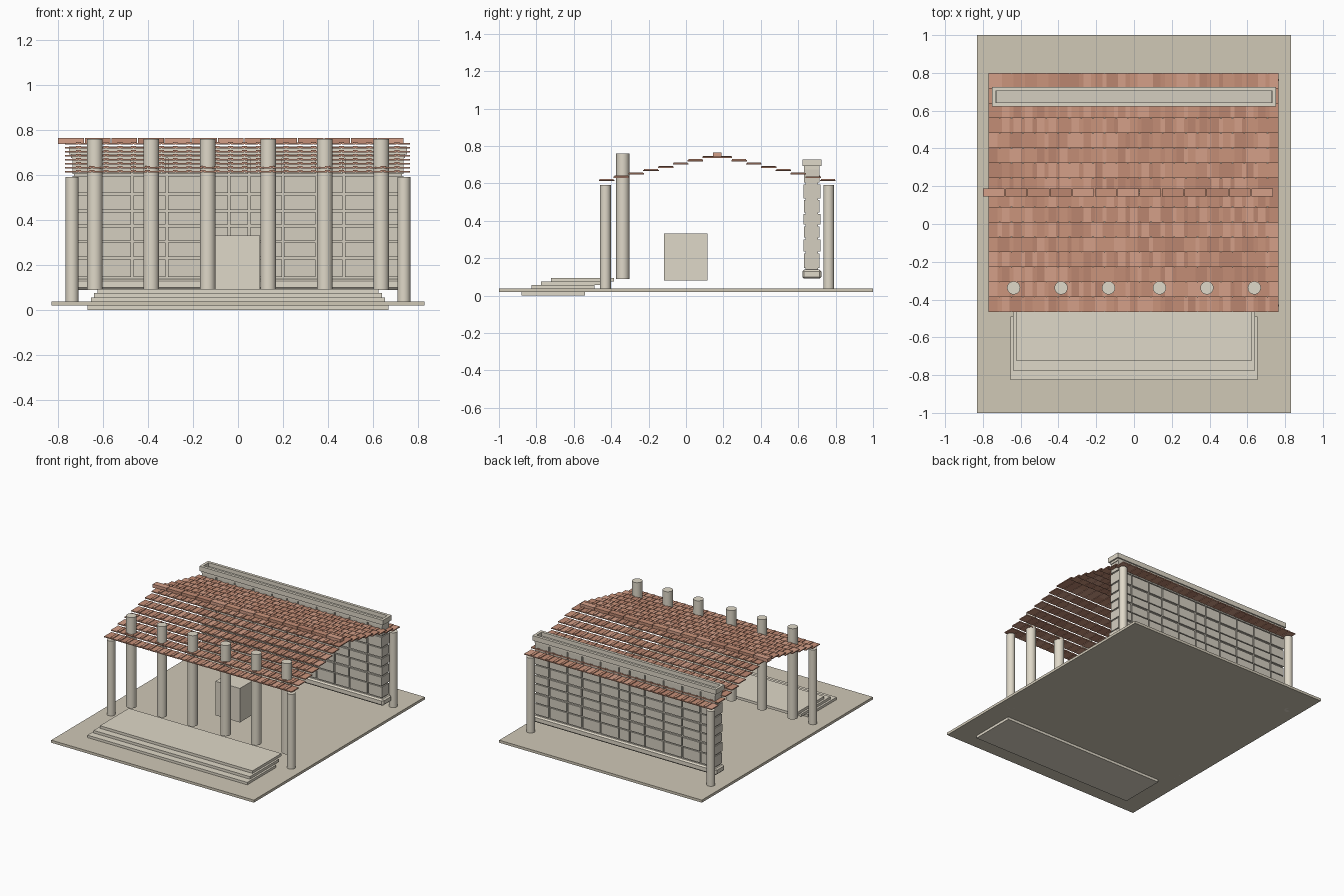
import bpy, bmesh, math, random
from mathutils import Matrix, Vector

if "Cube" in bpy.data.objects:
    bpy.data.objects.remove(bpy.data.objects["Cube"])

random.seed(4)


def material(name, rgb):
    m = bpy.data.materials.new(name)
    m.diffuse_color = (*rgb, 1)
    m.use_nodes = True
    m.node_tree.nodes["Principled BSDF"].inputs["Base Color"].default_value = m.diffuse_color
    return m


stone = material("pale_stone", (0.74, 0.69, 0.58))
ground = material("ground_stone", (0.63, 0.58, 0.47))
wall_mat = material("wall_stone", (0.66, 0.62, 0.53))
clay = [material("clay_%d" % i, c) for i, c in enumerate(
    [(0.60, 0.30, 0.20), (0.55, 0.27, 0.18), (0.66, 0.35, 0.25), (0.50, 0.24, 0.16)])]


def add_box(bm, x0, x1, y0, y1, z0, z1, mat=0):
    mtx = Matrix.Translation(((x0 + x1) / 2, (y0 + y1) / 2, (z0 + z1) / 2))
    mtx = mtx @ Matrix.Diagonal((x1 - x0, y1 - y0, z1 - z0, 1))
    verts = bmesh.ops.create_cube(bm, size=1, matrix=mtx)["verts"]
    for f in {f for v in verts for f in v.link_faces}:
        f.material_index = mat


def finish(name, bm, mats):
    mesh = bpy.data.meshes.new(name)
    bm.to_mesh(mesh)
    bm.free()
    for m in mats:
        mesh.materials.append(m)
    ob = bpy.data.objects.new(name, mesh)
    bpy.context.collection.objects.link(ob)
    return ob


def box(name, dims, mat):
    bm = bmesh.new()
    add_box(bm, *dims)
    return finish(name, bm, [mat])


def column(name, x, y, z0, z1, r):
    bpy.ops.mesh.primitive_cylinder_add(vertices=24, radius=r, depth=z1 - z0,
                                        location=(x, y, (z0 + z1) / 2))
    ob = bpy.context.object
    ob.name = name
    ob.data.materials.append(stone)
    bpy.ops.object.shade_smooth_by_angle(angle=math.radians(40))


# Ground plate and steps
box("ground_plate", (-0.83, 0.83, -1, 1, 0.019, 0.038), ground)
for i, (z0, z1) in enumerate([(0, 0.0195), (0.036, 0.056), (0.056, 0.075), (0.075, 0.094)]):
    y = -0.879 + i * 0.052
    w = 0.67 - i * 0.015
    box("step_%d" % (i + 1), (-w, w, y, y + 0.338, z0, z1), stone)

# Inner block
box("inner_chamber", (-0.102, 0.098, -0.118, 0.115, 0.08, 0.332), stone)

# Columns
for x in (-0.637, -0.386, -0.135, 0.135, 0.386, 0.637):
    column("front_column", x, -0.338, 0.088, 0.76, 0.035)
for x in (-0.738, 0.738):
    for y in (-0.431, 0.763):
        column("corner_column", x, y, 0.019, 0.592, 0.029)

# Rear wall: core, coursed blocks on both faces and ends
box("wall_core", (-0.73, 0.73, 0.640, 0.706, 0.10, 0.70), wall_mat)
xs = [-0.742, -0.62, -0.47, -0.317, -0.165, -0.04, 0.05, 0.2, 0.35, 0.47, 0.62, 0.742]
zs = [0.142, 0.23, 0.305, 0.375, 0.44, 0.515, 0.60, 0.68]
bm = bmesh.new()
g = 0.005
for j, (z0, z1) in enumerate(zip(zs, zs[1:])):
    out = 0.005 * (j % 2)
    for x0, x1 in zip(xs, xs[1:]):
        add_box(bm, x0 + g, x1 - g, 0.632 - out, 0.714 + out, z0 + g, z1 - g)
finish("wall_blocks", bm, [wall_mat])

# Wall base and hollow cap
base = box("wall_base", (-0.752, 0.752, 0.622, 0.724, 0.09, 0.138), stone)
bev = base.modifiers.new("bevel", "BEVEL")
bev.width = 0.01
bev.segments = 1
bm = bmesh.new()
for y0, y1 in ((0.622, 0.643), (0.703, 0.724)):
    add_box(bm, -0.752, 0.752, y0, y1, 0.692, 0.728)
for x0, x1 in ((-0.752, -0.732), (0.732, 0.752)):
    add_box(bm, x0, x1, 0.643, 0.703, 0.692, 0.728)
add_box(bm, -0.742, 0.742, 0.632, 0.714, 0.675, 0.692)
finish("wall_cap", bm, [stone])

# Roof tiles: stepped rows of flat pans with narrow covers over the joints
RIDGE, ROWS, COLS = 0.167, 8, 25
depth = 0.633 / ROWS
pitch = 1.54 / COLS
for side, name in ((-1, "front_roof_tiles"), (1, "rear_roof_tiles")):
    bm = bmesh.new()
    for r in range(ROWS):
        z = 0.612 + r * 0.0176
        a = RIDGE + side * (0.633 - r * depth)
        b = a - side * (depth + 0.004)
        if r == ROWS - 1:
            b = RIDGE
        y0, y1 = min(a, b), max(a, b)
        for c in range(COLS):
            x = -0.772 + c * pitch
            add_box(bm, x + 0.002, x + pitch - 0.002, y0, y1, z, z + 0.007,
                    random.randrange(4))
            if c:
                add_box(bm, x - 0.011, x + 0.011, y0 + 0.004, y1 - 0.004,
                        z + 0.004, z + 0.0115, random.randrange(4))
    finish(name, bm, clay)

# Ridge tiles
bm = bmesh.new()
n = 13
for i in range(n):
    x = -0.80 + i * 1.54 / n
    add_box(bm, x, x + 1.54 / n - 0.004, RIDGE - 0.022, RIDGE + 0.022,
            0.738, 0.764, random.randrange(4))
finish("ridge_tiles", bm, clay)
